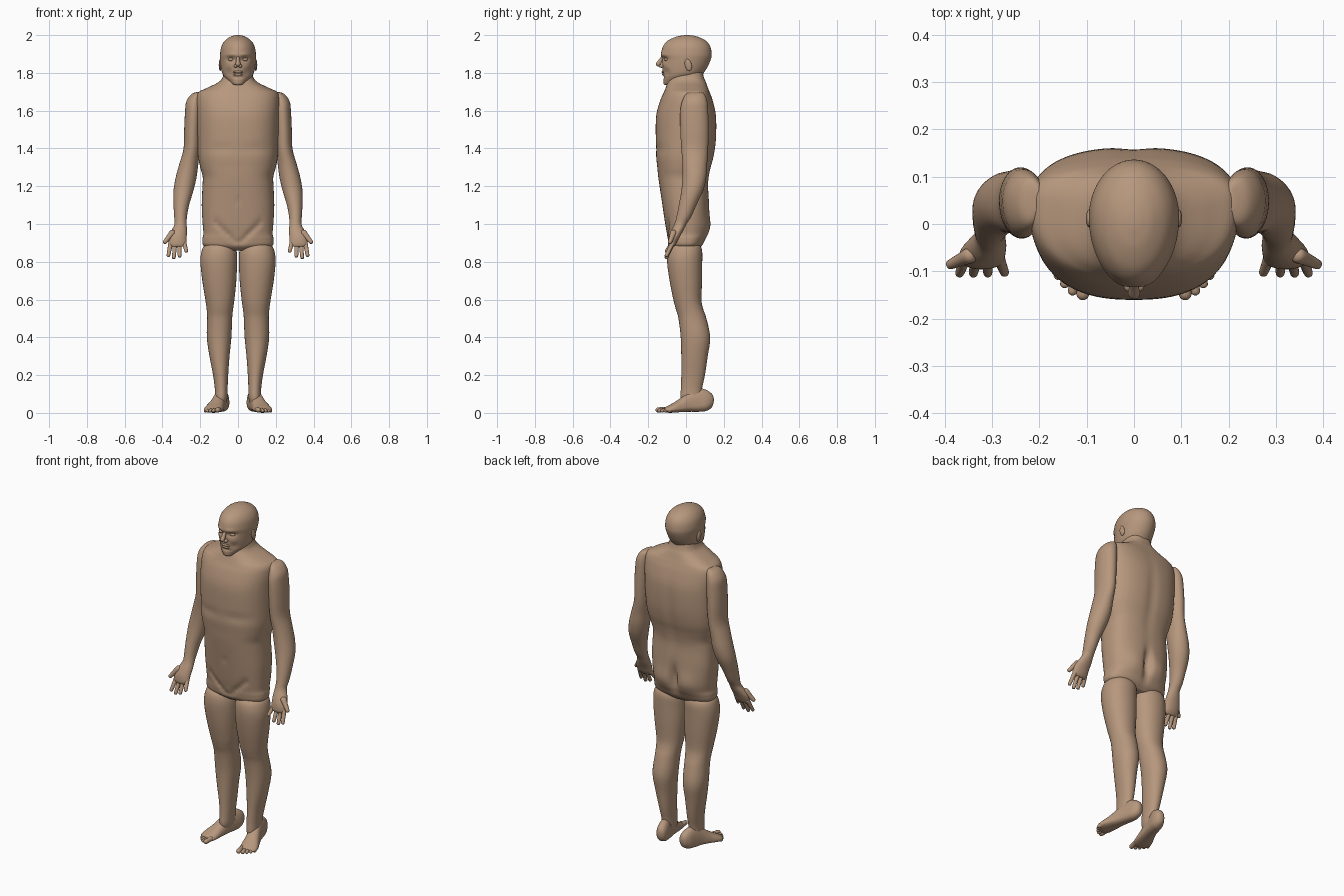
import bpy, bmesh, math
from mathutils import Matrix, Vector

skin = bpy.data.materials.new("brown skin")
skin.diffuse_color = (0.47, 0.31, 0.205, 1)


def spline(rings, steps):
    """Catmull-Rom interpolation between cross-sections."""
    out = []
    for i in range(len(rings) - 1):
        a, b, c, d = (rings[min(max(i + k, 0), len(rings) - 1)] for k in (-1, 0, 1, 2))
        for s in range(steps):
            t = s / steps
            out.append([0.5 * (2 * q + (r - p) * t + (2 * p - 5 * q + 4 * r - u) * t * t
                               + (3 * q - p - 3 * r + u) * t ** 3)
                        for p, q, r, u in zip(a, b, c, d)])
    return out + [list(rings[-1])]


def loft(name, rings, matrix=None, n=2.0, segs=40, steps=4, mirror=True, dents=()):
    """Skin over rings (along, centre x, half width, front y, widest y, back y).
    dents: (x, z, size x, size z, push y, side) soft sculpting, side -1 front, 1 back."""
    bm = bmesh.new()
    loops = []
    for z, cx, hw, front, mid, back in spline(rings, steps):
        loop = []
        for k in range(segs):
            t = 2 * math.pi * k / segs
            c, s = math.cos(t), math.sin(t)
            x = cx + hw * math.copysign(abs(c) ** (2 / n), c)
            depth = (back - mid) if s > 0 else (mid - front)
            y = mid + depth * math.copysign(abs(s) ** (2 / n), s)
            push = 0
            for dx, dz, sx, sz, dy, side in dents:
                if (y - mid) * side > 0:
                    push += dy * math.exp(-((abs(x) - dx) / sx) ** 2 - ((z - dz) / sz) ** 2)
            loop.append(bm.verts.new((x, y + push * min(1, abs(s) * 1.5), z)))
        loops.append(loop)
    for a, b in zip(loops, loops[1:]):
        for k in range(segs):
            j = (k + 1) % segs
            bm.faces.new((a[k], a[j], b[j], b[k]))
    bm.faces.new(loops[0])
    bm.faces.new(loops[-1])
    if matrix:
        bm.transform(matrix)
    bmesh.ops.recalc_face_normals(bm, faces=bm.faces)
    me = bpy.data.meshes.new(name)
    bm.to_mesh(me)
    bm.free()
    me.materials.append(skin)
    me.shade_smooth()
    ob = bpy.data.objects.new(name, me)
    bpy.context.collection.objects.link(ob)
    if mirror:
        mod = ob.modifiers.new("mirror", 'MIRROR')
        mod.use_mirror_merge = False
    return ob


def capsule(name, a, b, r0, r1, mirror=True):
    """Round-ended tapered rod from a to b (tips included)."""
    a, b = Vector(a), Vector(b)
    length = (b - a).length
    prof = [(0, r0 * .15), (r0 * .25, r0 * .66), (r0 * .9, r0), (length / 2, (r0 + r1) / 2),
            (length - r1 * .9, r1), (length - r1 * .25, r1 * .66), (length, r1 * .15)]
    m = Matrix.Translation(a) @ (b - a).to_track_quat('Z', 'Y').to_matrix().to_4x4()
    loft(name, [(z, 0, r, -r, 0, r) for z, r in prof], m, segs=16, steps=3, mirror=mirror)


def ellipsoid(name, centre, size, tilt=0, mirror=True):
    w, d, h = size
    rings = []
    for i in range(9):
        t = math.pi * (0.02 + 0.96 * i / 8)
        s = math.sin(t)
        rings.append((-h * math.cos(t), 0, w * s, -d * s, 0, d * s))
    m = Matrix.Translation(centre) @ Matrix.Rotation(tilt, 4, 'X')
    loft(name, rings, m, segs=24, steps=2, mirror=mirror)


# Torso with neck: groin folds, chest crease, spine and buttock cleft are dents
folds = [(0.015 + 0.02 * i, 0.905 + 0.02 * i, 0.016, 0.016, 0.008, -1) for i in range(6)]
torso_dents = folds + [
    (0, 1.0, 0.022, 0.075, -0.035, 1),       # cleft
    (0.085, 0.99, 0.06, 0.06, 0.012, 1),     # buttocks
    (0, 1.4, 0.03, 0.2, -0.007, 1),          # spine
    (0.09, 1.40, 0.09, 0.025, 0.006, -1),    # under the chest
    (0, 1.12, 0.012, 0.014, 0.006, -1),      # navel
]
loft("torso", [
    (0.86, 0, 0.13, -0.06, 0.0, 0.06),
    (0.885, 0, 0.182, -0.088, 0.0, 0.085),
    (0.92, 0, 0.188, -0.097, 0.0, 0.102),
    (0.95, 0, 0.183, -0.101, 0.0, 0.114),
    (1.0, 0, 0.187, -0.11, 0.005, 0.122),
    (1.1, 0, 0.192, -0.125, 0.01, 0.123),
    (1.2, 0, 0.188, -0.14, 0.01, 0.118),
    (1.25, 0, 0.187, -0.147, 0.01, 0.122),
    (1.3, 0, 0.2, -0.152, 0.015, 0.132),
    (1.36, 0, 0.211, -0.158, 0.025, 0.148),
    (1.45, 0, 0.215, -0.16, 0.035, 0.16),
    (1.57, 0, 0.219, -0.158, 0.04, 0.16),
    (1.65, 0, 0.222, -0.138, 0.045, 0.143),
    (1.695, 0, 0.212, -0.118, 0.045, 0.127),
    (1.72, 0, 0.165, -0.108, 0.035, 0.117),
    (1.75, 0, 0.105, -0.097, 0.015, 0.106),
    (1.78, 0, 0.08, -0.085, 0.01, 0.094),
    (1.85, 0, 0.065, -0.06, 0.01, 0.08),
], n=2.5, segs=128, steps=5, mirror=False, dents=torso_dents)

# Head with sculpted eye sockets, brow, cheeks and mouth
head_dents = [
    (0.036, 1.873, 0.022, 0.013, 0.013, -1),   # sockets
    (0.036, 1.897, 0.028, 0.010, -0.005, -1),  # brow
    (0.05, 1.835, 0.02, 0.018, -0.004, -1),    # cheekbones
    (0.045, 1.80, 0.018, 0.02, 0.006, -1),     # hollow cheeks
    (0, 1.777, 0.03, 0.008, 0.006, -1),        # above the chin
]
loft("head", [
    (1.735, 0, 0.018, -0.11, -0.085, -0.06),
    (1.742, 0, 0.036, -0.118, -0.07, -0.02),
    (1.76, 0, 0.055, -0.12, -0.05, 0.04),
    (1.78, 0, 0.073, -0.122, -0.03, 0.08),
    (1.80, 0, 0.084, -0.123, -0.01, 0.094),
    (1.83, 0, 0.09, -0.124, 0.0, 0.113),
    (1.87, 0, 0.094, -0.128, 0.01, 0.131),
    (1.90, 0, 0.095, -0.132, 0.015, 0.136),
    (1.94, 0, 0.088, -0.122, 0.015, 0.128),
    (1.97, 0, 0.07, -0.097, 0.012, 0.105),
    (1.99, 0, 0.043, -0.056, 0.01, 0.066),
    (1.998, 0, 0.02, -0.02, 0.008, 0.034),
    (2.0, 0, 0.004, 0.0, 0.006, 0.012),
], segs=96, steps=6, mirror=False, dents=head_dents)
capsule("nose", (0, -0.117, 1.893), (0, -0.153, 1.836), 0.008, 0.013, mirror=False)
ellipsoid("nostril", (0.012, -0.13, 1.836), (0.010, 0.013, 0.009))
ellipsoid("eyelid", (0.036, -0.104, 1.871), (0.017, 0.012, 0.009))
ellipsoid("upper_lip", (0, -0.119, 1.805), (0.027, 0.010, 0.007), mirror=False)
ellipsoid("lower_lip", (0, -0.118, 1.792), (0.024, 0.010, 0.007), mirror=False)
ellipsoid("ear", (0.094, 0.012, 1.842), (0.008, 0.018, 0.032), tilt=0.25)

# Arm down to the palm
loft("arm", [
    (1.70, 0.205, 0.008, 0.03, 0.055, 0.075),
    (1.688, 0.218, 0.028, 0.0, 0.055, 0.098),
    (1.65, 0.23, 0.043, -0.02, 0.05, 0.112),
    (1.6, 0.235, 0.045, -0.03, 0.05, 0.117),
    (1.5, 0.24, 0.045, -0.03, 0.05, 0.12),
    (1.4, 0.244, 0.044, -0.025, 0.045, 0.117),
    (1.32, 0.26, 0.05, -0.018, 0.045, 0.112),
    (1.25, 0.274, 0.055, -0.018, 0.045, 0.108),
    (1.18, 0.288, 0.053, -0.024, 0.035, 0.092),
    (1.1, 0.3, 0.041, -0.038, 0.01, 0.055),
    (1.04, 0.304, 0.034, -0.05, -0.01, 0.028),
    (1.0, 0.304, 0.032, -0.061, -0.028, 0.003),
    (0.965, 0.311, 0.041, -0.078, -0.045, -0.015),
    (0.93, 0.32, 0.048, -0.092, -0.062, -0.034),
    (0.895, 0.321, 0.047, -0.096, -0.074, -0.052),
    (0.88, 0.321, 0.036, -0.092, -0.078, -0.064),
])

# Fingers: base x, tip x, tip z
for label, bx, tx, tz in (("index", 0.354, 0.37, 0.826), ("middle", 0.333, 0.34, 0.815),
                          ("ring", 0.311, 0.309, 0.823), ("little", 0.288, 0.272, 0.850)):
    capsule(label + "_finger", (bx, -0.066, 0.91), (tx, -0.107, tz), 0.0125, 0.0095)
capsule("thumb", (0.338, -0.062, 0.965), (0.393, -0.088, 0.897), 0.017, 0.0105)

# Leg
loft("leg", [
    (0.92, 0.1, 0.04, -0.04, 0.0, 0.04),
    (0.89, 0.1, 0.075, -0.078, 0.0, 0.072),
    (0.86, 0.1, 0.092, -0.096, 0.0, 0.085),
    (0.8, 0.102, 0.097, -0.1, -0.005, 0.086),
    (0.7, 0.099, 0.09, -0.087, 0.0, 0.085),
    (0.6, 0.096, 0.077, -0.067, 0.01, 0.082),
    (0.55, 0.096, 0.07, -0.054, 0.02, 0.091),
    (0.5, 0.097, 0.066, -0.04, 0.03, 0.108),
    (0.4, 0.1, 0.065, -0.028, 0.05, 0.128),
    (0.3, 0.098, 0.053, -0.025, 0.045, 0.115),
    (0.2, 0.092, 0.04, -0.025, 0.04, 0.1),
    (0.13, 0.089, 0.034, -0.027, 0.03, 0.085),
    (0.08, 0.089, 0.033, -0.03, 0.03, 0.08),
    (0.04, 0.09, 0.025, -0.02, 0.03, 0.07),
], n=2.1, segs=48)

# Foot, lofted from heel to toes and turned outwards; y of its rings is height
d = Vector((0.07, -0.295, 0)).normalized()
foot = Matrix(((-d.y, 0, d.x, 0.07), (d.x, 0, d.y, 0.145), (0, 1, 0, 0), (0, 0, 0, 1)))
loft("foot", [
    (0.0, 0, 0.01, 0.055, 0.068, 0.082),
    (0.01, 0, 0.024, 0.028, 0.065, 0.102),
    (0.04, 0, 0.034, 0.01, 0.05, 0.122),
    (0.08, 0, 0.035, 0.006, 0.04, 0.13),
    (0.13, 0, 0.037, 0.006, 0.035, 0.112),
    (0.18, 0.003, 0.043, 0.004, 0.025, 0.077),
    (0.22, 0.006, 0.049, 0.001, 0.02, 0.052),
    (0.25, 0.006, 0.048, 0.001, 0.016, 0.036),
    (0.268, 0.003, 0.038, 0.005, 0.014, 0.026),
], foot, n=2.2)
for label, x, tip, r in (("big", -0.031, 0.307, 0.0135), ("second", -0.008, 0.302, 0.010),
                         ("third", 0.012, 0.291, 0.0095), ("fourth", 0.030, 0.277, 0.009),
                         ("little", 0.046, 0.259, 0.0085)):
    capsule(label + "_toe", foot @ Vector((x * 0.9, 0.02, tip - 0.065)),
            foot @ Vector((x, r + 0.001, tip)), r * 0.95, r)
